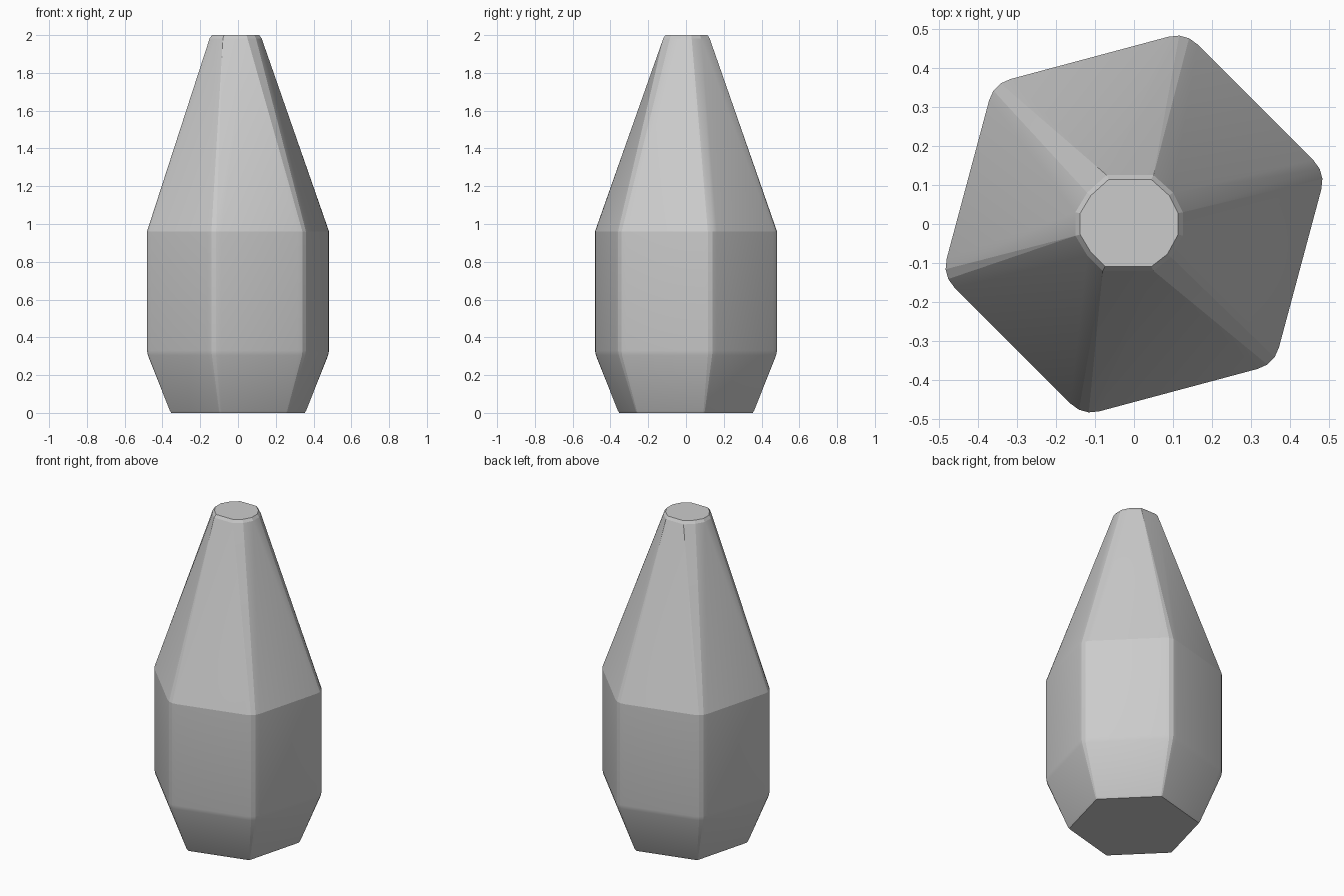
import bpy, bmesh
from math import cos, sin, radians
from mathutils import Vector

if "Cube" in bpy.data.objects:
    bpy.data.objects.remove(bpy.data.objects["Cube"])


def hex_ring(radius, z, trim):
    """Hexagon turned 15 degrees, each corner rounded with four points."""
    corners = [Vector((cos(radians(15 + 60 * i)), sin(radians(15 + 60 * i)), 0)) * radius
               for i in range(6)]
    pts = []
    for i, c in enumerate(corners):
        a = c + (corners[i - 1] - c).normalized() * trim
        b = c + (corners[(i + 1) % 6] - c).normalized() * trim
        for t in (0, 1 / 3, 2 / 3, 1):
            p = a * (1 - t) ** 2 + c * 2 * t * (1 - t) + b * t * t
            pts.append((p.x, p.y, z))
    return pts


# Body rings: foot, belly and shoulder (radius, height, corner rounding)
points = []
for r, z, trim in [(0.367, 0.0, 0.008), (0.376, 0.012, 0.012),
                   (0.502, 0.305, 0.04), (0.508, 0.33, 0.045), (0.508, 0.96, 0.045)]:
    points += hex_ring(r, z, trim)

# Twelve-sided cap with a slim bevelled rim
cap = [(-0.07, 0.125), (0.05, 0.125), (0.10, 0.08), (0.125, 0.03),
       (0.125, -0.03), (0.095, -0.085), (0.05, -0.12), (-0.08, -0.12),
       (-0.12, -0.08), (-0.15, -0.03), (-0.15, 0.03), (-0.12, 0.08)]
cx, cy = -0.0125, 0.0025
points += [(x, y, 1.983) for x, y in cap]
points += [(cx + (x - cx) * 0.91, cy + (y - cy) * 0.91, 2.0) for x, y in cap]

# The body is convex, so skin the rings with a hull
bm = bmesh.new()
for p in points:
    bm.verts.new(p)
bmesh.ops.convex_hull(bm, input=bm.verts[:])
bmesh.ops.delete(bm, geom=[v for v in bm.verts if not v.link_faces], context='VERTS')
bmesh.ops.dissolve_limit(bm, angle_limit=radians(0.5), verts=bm.verts[:], edges=bm.edges[:])
bmesh.ops.recalc_face_normals(bm, faces=bm.faces[:])
mesh = bpy.data.meshes.new("faceted_body")
bm.to_mesh(mesh)
bm.free()
body = bpy.data.objects.new("faceted_body", mesh)
bpy.context.collection.objects.link(body)

# Soften only the narrow corner strips
bpy.context.view_layer.objects.active = body
body.select_set(True)
bpy.ops.object.shade_smooth_by_angle(angle=radians(12))
